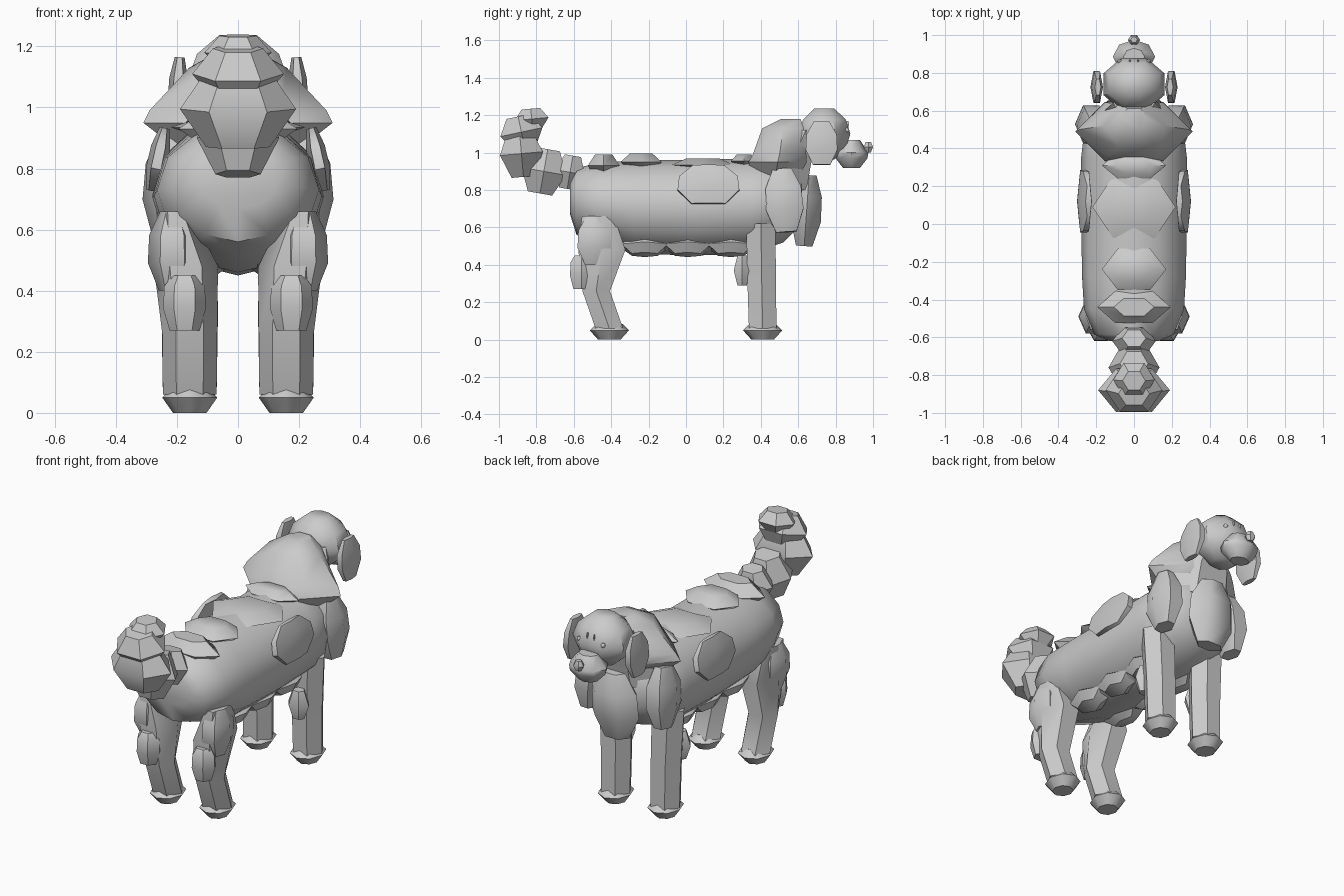
import bpy, bmesh, math
from mathutils import Vector, Euler

if "Cube" in bpy.data.objects:
    bpy.data.objects.remove(bpy.data.objects["Cube"])


def loft(name, rings, axis='Z', n=6, turn=0.0, smooth=45):
    """Skin n-sided rings (centre, radius a, radius b) and cap both ends."""
    bm = bmesh.new()
    rows = []
    for c, a, b in rings:
        row = []
        for i in range(n):
            t = 2 * math.pi * (i + turn) / n
            u, v = a * math.cos(t), b * math.sin(t)
            off = Vector((u, v, 0)) if axis == 'Z' else Vector((u, 0, v))
            row.append(bm.verts.new(Vector(c) + off))
        rows.append(row)
    for r, s in zip(rows, rows[1:]):
        for i in range(n):
            j = (i + 1) % n
            bm.faces.new((r[i], r[j], s[j], s[i]))
    bm.faces.new(rows[0])
    bm.faces.new(rows[-1])
    bmesh.ops.recalc_face_normals(bm, faces=bm.faces)
    me = bpy.data.meshes.new(name)
    bm.to_mesh(me)
    bm.free()
    ob = bpy.data.objects.new(name, me)
    bpy.context.collection.objects.link(ob)
    bpy.ops.object.select_all(action='DESELECT')
    ob.select_set(True)
    bpy.context.view_layer.objects.active = ob
    bpy.ops.object.shade_smooth_by_angle(angle=math.radians(smooth))
    return ob


def tuft(name, loc, size, rot=(0, 0, 0), n=6, prof=((-1, .55), (0, 1), (1, .55)), turn=0.0):
    """Faceted fur clump; size holds half extents."""
    k = 1 / math.cos(math.pi / n) if n == 6 else 1
    ob = loft(name, [((0, 0, h * size[2]), r * size[0], r * size[1] * k)
                     for h, r in prof], n=n, turn=turn)
    ob.location = loc
    ob.rotation_euler = Euler([math.radians(a) for a in rot])
    return ob


def both(name, loc, size, rot=(0, 0, 0), **kw):
    """Mirrored pair of tufts."""
    for s, side in ((1, 'right'), (-1, 'left')):
        tuft(f'{name}_{side}', (s * loc[0], loc[1], loc[2]), size,
             (rot[0], s * rot[1], s * rot[2]), **kw)


ROUND = ((-1, .38), (-.55, .83), (0, 1), (.55, .83), (1, .38))
LONG = ((-1, .55), (-.3, 1), (.4, .95), (1, .5))

# Torso
loft('body', [((0, -.62, .76), .13, .09), ((0, -.585, .74), .21, .18),
              ((0, -.45, .73), .265, .215), ((0, -.28, .71), .275, .25),
              ((0, .05, .705), .28, .255), ((0, .35, .715), .28, .255),
              ((0, .52, .74), .26, .22), ((0, .62, .76), .16, .14)],
     axis='Y', n=12, smooth=50)

# Neck ruff
loft('neck_ruff', [((0, .48, .88), .22, .15), ((0, .49, .95), .31, .18),
                   ((0, .50, .99), .29, .165), ((0, .52, 1.13), .16, .13),
                   ((0, .56, 1.18), .07, .06)])
loft('neck', [((0, .54, .80), .20, .12), ((0, .58, .98), .18, .11), ((0, .64, 1.12), .11, .1)])

# Head
tuft('head', (0, .74, 1.10), (.175, .15, .137), n=8, prof=ROUND, turn=.5)
both('ear', (.197, .725, 1.05), (.032, .085, .115), (0, -3, 0), prof=LONG)
tuft('muzzle', (0, .885, .993), (.112, .09, .075), n=8, prof=((-1, .5), (-.3, .95), (.1, 1), (1, .5)))
tuft('nose', (0, .975, 1.03), (.032, .025, .028))
both('eye', (.075, .86, 1.12), (.013, .013, .013), n=8, prof=ROUND)
both('brow', (.022, .862, 1.15), (.005, .01, .018))

# Chest and shoulder fur
tuft('chest_fur', (0, .645, .69), (.15, .08, .19), (-4, 0, 0), prof=LONG)
both('shoulder_fur', (.225, .525, .745), (.085, .10, .17), (4, -3, 0), prof=LONG)

# Flank patches
both('flank_fur', (.262, .12, .83), (.033, .165, .105), (0, -12, 0), prof=LONG)

# Back fur and tail, front to rear
for name, y, z, sx, sy, sz, tilt in (
        ('back_fur_1', .31, .955, .17, .07, .035, 0),
        ('back_fur_2', .09, .935, .22, .165, .033, 0),
        ('back_fur_3', -.24, .95, .17, .11, .045, 0),
        ('back_fur_4', -.44, .93, .195, .085, .06, 0),
        ('tail_1', -.62, .895, .115, .08, .09, -10),
        ('tail_2', -.76, .90, .135, .12, .12, -10),
        ('tail_3', -.88, .995, .19, .115, .125, 5),
        ('tail_4', -.88, 1.11, .15, .115, .085, 12),
        ('tail_5', -.825, 1.18, .11, .09, .055, 5)):
    tuft(name, (0, y, z), (sx, sy, sz), (tilt, 0, 0))

# Belly fur
for i, y in enumerate((-.22, .01, .24)):
    both(f'belly_fur_{i + 1}', (.12, y, .50), (.09, .125, .047), (0, -15, 0))

# Legs and feet
for s, side in ((1, 'right'), (-1, 'left')):
    x = s * .158
    loft(f'front_leg_{side}', [((x, .41, .06), .088, .085), ((x, .405, .30), .092, .088),
                               ((x * 1.06, .40, .62), .10, .09)])
    loft(f'hind_leg_{side}', [((x, -.41, .06), .088, .085), ((x, -.48, .26), .09, .085),
                              ((x * 1.08, -.45, .48), .105, .145),
                              ((x * 1.3, -.47, .66), .05, .10)])
    for part, y in (('front', .41), ('hind', -.41)):
        loft(f'{part}_foot_{side}', [((x, y, 0), .055, .06), ((x, y, .05), .09, .105),
                                     ((x, y, .085), .06, .07)], n=8)

# Leg fur
both('thigh_fur', (.215, -.49, .53), (.08, .09, .13), prof=LONG)
both('hock_fur', (.175, -.56, .36), (.07, .06, .09),
     prof=((-1, .7), (-.2, 1), (.6, .95), (1, .6)))
both('elbow_fur', (.175, .30, .37), (.065, .045, .08))
